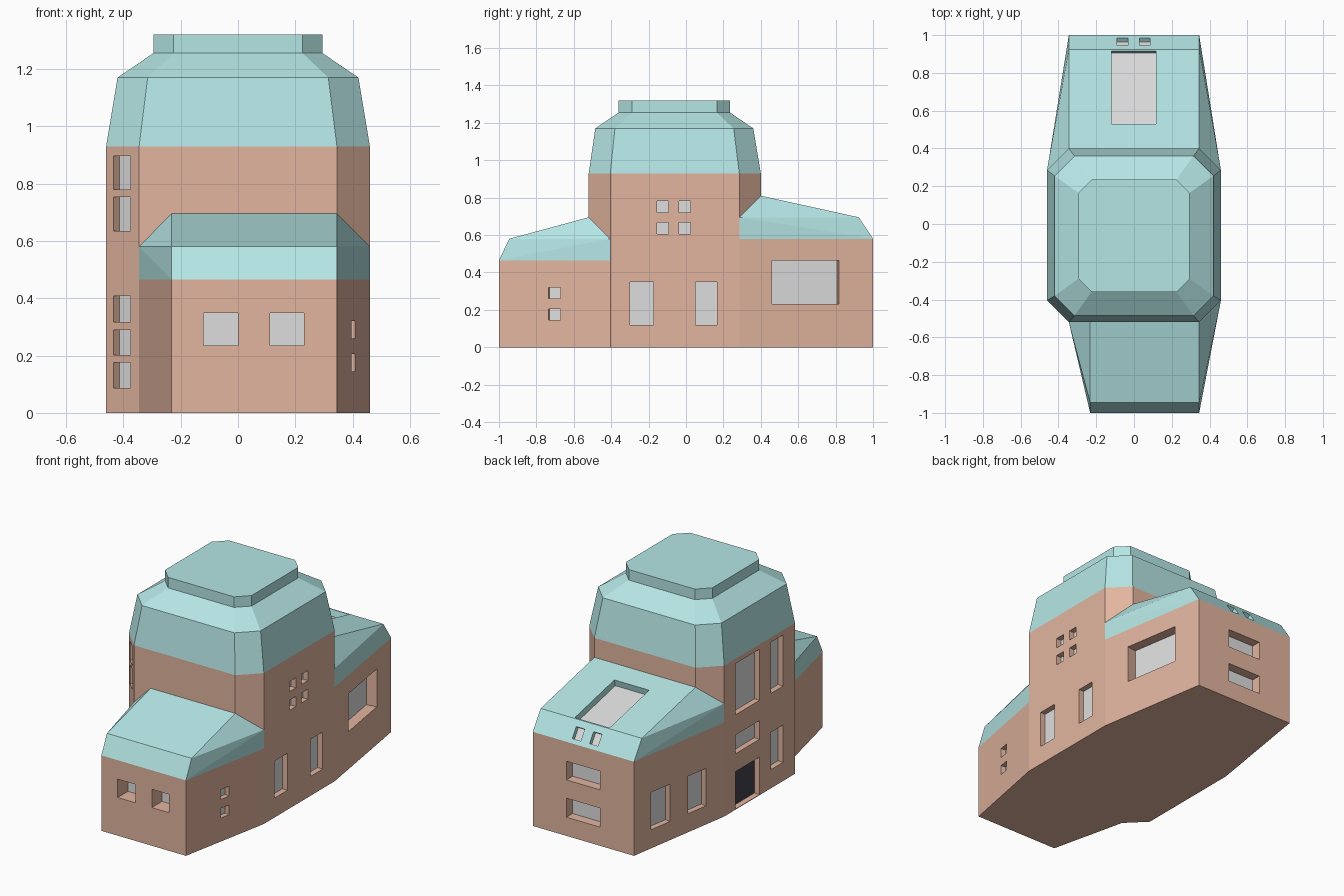
import bpy, bmesh
from mathutils import Vector as V

if "Cube" in bpy.data.objects:
    bpy.data.objects.remove(bpy.data.objects["Cube"])


def material(name, srgb):
    m = bpy.data.materials.new(name)
    m.diffuse_color = [((c / 255 + 0.055) / 1.055) ** 2.4 for c in srgb] + [1]
    m.use_nodes = True
    m.node_tree.nodes["Principled BSDF"].inputs["Base Color"].default_value = m.diffuse_color
    return m


MATS = [material("clay_wall", (226, 181, 159)), material("pale_teal_roof", (181, 230, 229)),
        material("grey_glass", (222, 222, 222)), material("dark_door", (68, 68, 76))]
WALL, ROOF, GLASS, DOOR = range(4)


def make_object(name, bm):
    bmesh.ops.recalc_face_normals(bm, faces=bm.faces)
    me = bpy.data.meshes.new(name)
    bm.to_mesh(me)
    bm.free()
    for m in MATS:
        me.materials.append(m)
    ob = bpy.data.objects.new(name, me)
    bpy.context.collection.objects.link(ob)
    return ob


def paint_above(bm, z):
    for f in bm.faces:
        f.material_index = ROOF if f.calc_center_median().z > z else WALL


def tower():
    # Chamfered rectangles lofted upward: half width, y min, y max, chamfer, z
    rings = [(.46, -.52, .40, .115, 0), (.46, -.52, .40, .115, .93), (.42, -.485, .36, .105, 1.17),
             (.295, -.36, .235, .07, 1.255), (.295, -.36, .235, .07, 1.32)]
    bm = bmesh.new()
    loops = []
    for w, a, b, c, z in rings:
        pts = [(c - w, a), (w - c, a), (w, a + c), (w, b - c), (w - c, b), (c - w, b), (-w, b - c), (-w, a + c)]
        loops.append([bm.verts.new((x, y, z)) for x, y in pts])
    for lo, hi in zip(loops, loops[1:]):
        for i in range(8):
            j = (i + 1) % 8
            bm.faces.new((lo[i], lo[j], hi[j], hi[i]))
    bm.faces.new(loops[0])
    bm.faces.new(loops[-1])
    paint_above(bm, .93)
    return make_object("tower", bm)


def wing(name, end_xs, end_y, top_y, roots, ridge_xs, ridge_y, eave):
    # Hipped wing as a hull of its corner points, split in colour at the eave
    step = .115
    pts = []
    for x in end_xs:
        pts += [(x, end_y, 0), (x, end_y, eave), (x, top_y, eave + step)]
    for x, y in roots:
        pts += [(x, y, 0), (x, y, eave + step)]
    for x in ridge_xs:
        pts.append((x, ridge_y, eave + 2 * step))
    bm = bmesh.new()
    for p in pts:
        bm.verts.new(p)
    bmesh.ops.convex_hull(bm, input=bm.verts[:])
    bmesh.ops.delete(bm, geom=[v for v in bm.verts if not v.link_faces], context='VERTS')
    bmesh.ops.dissolve_limit(bm, angle_limit=.002, verts=bm.verts[:], edges=bm.edges[:])
    bmesh.ops.bisect_plane(bm, geom=bm.verts[:] + bm.edges[:] + bm.faces[:],
                           plane_co=(0, 0, eave), plane_no=(0, 0, 1), dist=1e-5)
    paint_above(bm, eave)
    return make_object(name, bm)


def line(p, q, axis):
    # Line through p and q, parametrised by one coordinate
    p, q = V(p), V(q)
    t = (q - p) / (q - p)[axis]
    return p - t * p[axis], t


def recess(bm, surface, s, v, depth, back=GLASS, side=WALL):
    o, t, u = surface
    n = t.cross(u).normalized()
    rect = [o + t * a + u * b for a, b in ((s[0], v[0]), (s[1], v[0]), (s[1], v[1]), (s[0], v[1]))]
    if (sum(rect, V()) / 4 - V((0, -.06, .3))).dot(n) < 0:
        n = -n
    inner = [bm.verts.new(p - n * depth) for p in rect]
    outer = [bm.verts.new(p + n * .02) for p in rect]
    bm.faces.new(inner).material_index = back
    bm.faces.new(outer).material_index = side
    for i in range(4):
        j = (i + 1) % 4
        bm.faces.new((inner[i], inner[j], outer[j], outer[i])).material_index = side


def carve(ob, bm):
    cutter = make_object("window_cutter", bm)
    cutter.hide_render = True
    mod = ob.modifiers.new("windows", 'BOOLEAN')
    mod.operation, mod.solver, mod.object = 'DIFFERENCE', 'EXACT', cutter
    bpy.context.view_layer.update()
    me = bpy.data.meshes.new_from_object(ob.evaluated_get(bpy.context.evaluated_depsgraph_get()))
    ob.modifiers.clear()
    ob.data = me
    bpy.data.objects.remove(cutter)


UP, X = V((0, 0, 1)), V((1, 0, 0))


def wall(p, q, axis):
    return (*line((*p, 0), (*q, 0), axis), UP)


def slope(p, q):
    o, u = line((0, *p), (0, *q), 1)
    return o, X, u


# Central tower with its windows and door
main = tower()
cut = bmesh.new()
right = wall((.46, -.405), (.46, .285), 1)
left = wall((-.46, -.405), (-.46, .285), 1)
corner = wall((-.46, -.405), (-.345, -.52), 0)
for s in ((-.155, -.093), (-.037, .024)):
    for v in ((.605, .667), (.72, .782)):
        recess(cut, right, s, v, .035)
for s in ((-.30, -.175), (.05, .167)):
    recess(cut, right, s, (.12, .348), .035)
recess(cut, left, (-.06, .177), (.004, .235), .035, back=DOOR)
for s, v in (((-.06, .177), (.345, .46)), ((-.06, .177), (.585, .9)),
             ((-.29, -.17), (.115, .345)), ((-.29, -.17), (.585, .9))):
    recess(cut, left, s, v, .035)
for v in ((.087, .175), (.202, .29), (.317, .407), (.635, .753), (.78, .896)):
    recess(cut, corner, (-.435, -.375), v, .03)
carve(main, cut)

# Low front wing
front = wing("front_wing", (-.232, .345), -1, -.945, ((-.345, -.52), (.46, -.405)), (-.232, .345), -.52, .465)
cut = bmesh.new()
for s in ((-.12, 0), (.112, .23)):
    recess(cut, wall((-.23, -1), (.345, -1), 0), s, (.235, .348), .1)
for v in ((.145, .205), (.26, .32)):
    recess(cut, wall((.345, -1), (.46, -.405), 1), (-.735, -.672), v, .03)
carve(front, cut)

# Taller back wing with skylights
back = wing("back_wing", (-.345, .345), 1, .923, ((-.46, .285), (.46, .285)), (-.345, .345), .4, .58)
cut = bmesh.new()
recess(cut, wall((.46, .285), (.345, 1), 1), (.46, .818), (.232, .465), .065)
for s in ((.715, .865), (.43, .57)):
    recess(cut, wall((-.46, .285), (-.345, 1), 1), s, (.115, .345), .035)
for v in ((.115, .232), (.345, .46)):
    recess(cut, wall((-.345, 1), (.345, 1), 0), (-.115, .115), v, .06)
recess(cut, slope((.4, .81), (.923, .695)), (-.12, .117), (.53, .915), .04, side=ROOF)
for s in ((-.09, -.032), (.028, .086)):
    recess(cut, slope((.923, .695), (1, .58)), s, (.946, .985), .025, side=ROOF)
carve(back, cut)
